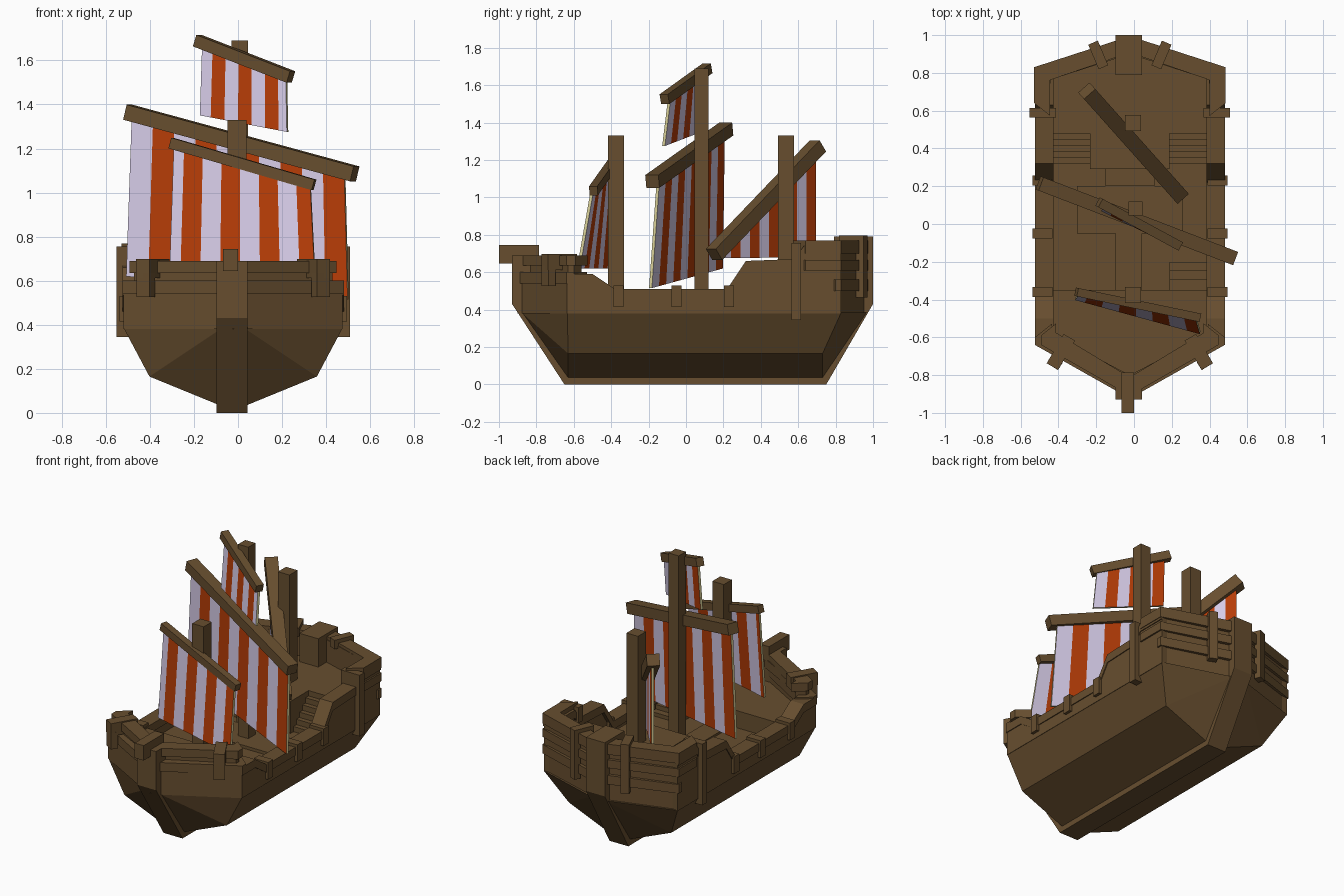
import bpy, bmesh, math
from mathutils import Vector

if "Cube" in bpy.data.objects:
    bpy.data.objects.remove(bpy.data.objects["Cube"])

CX = -0.022  # hull centre line


def material(name, col):
    m = bpy.data.materials.new(name)
    m.diffuse_color = (*col, 1)
    m.use_nodes = True
    m.node_tree.nodes["Principled BSDF"].inputs["Base Color"].default_value = m.diffuse_color
    return m


WOOD = material("brown wood", (0.135, 0.076, 0.028))
WHITE = material("pale lavender cloth", (0.66, 0.59, 0.79))
ORANGE = material("orange cloth", (0.46, 0.045, 0.002))
CREAM = material("cream sail edge", (0.66, 0.60, 0.30))


def finish(name, bm, mats=(WOOD,), recalc=True):
    if recalc:
        bmesh.ops.recalc_face_normals(bm, faces=bm.faces)
    me = bpy.data.meshes.new(name)
    bm.to_mesh(me)
    bm.free()
    for m in mats:
        me.materials.append(m)
    ob = bpy.data.objects.new(name, me)
    bpy.context.collection.objects.link(ob)
    return ob


def prism(name, pts, axis, lo, hi, sides=(1,)):
    """Extrude a 2D profile: axis 'x' takes (y, z) points, 'z' takes (x, y)."""
    bm = bmesh.new()
    for s in sides:
        ends = []
        for h in (lo, hi):
            co = [(h, a, b) if axis == 'x' else (a, b, h) for a, b in pts]
            ends.append([bm.verts.new((CX + s * x, y, z)) for x, y, z in co])
        bm.faces.new(ends[0])
        bm.faces.new(ends[1])
        n = len(pts)
        for i in range(n):
            j = (i + 1) % n
            bm.faces.new((ends[0][i], ends[0][j], ends[1][j], ends[1][i]))
    return finish(name, bm)


def box(name, x, y, z, sides=(1,)):
    return prism(name, [(x[0], y[0]), (x[1], y[0]), (x[1], y[1]), (x[0], y[1])], 'z', z[0], z[1], sides)


def band(name, path, t, z0, z1):
    """Wall following a half outline, mirrored."""
    inner = [(max(x - t, 0), y - math.copysign(t * 0.8, y)) for x, y in path]
    return prism(name, path + inner[::-1], 'z', z0, z1, (1, -1))


def beam(name, p, q, w, h, sides=(1,)):
    """Rectangular beam between two points (w sideways, h in height)."""
    bm = bmesh.new()
    for s in sides:
        a, b = Vector(p), Vector(q)
        if len(sides) > 1:
            a.x, b.x = CX + s * a.x, CX + s * b.x
        d = (b - a).normalized()
        side = d.cross(Vector((0, 0, 1))).normalized() * w / 2
        up = side.cross(d).normalized() * h / 2
        r = [[bm.verts.new(c + side * i + up * j) for i, j in ((1, 1), (1, -1), (-1, -1), (-1, 1))] for c in (a, b)]
        bm.faces.new(r[0])
        bm.faces.new(r[1])
        for i in range(4):
            j = (i + 1) % 4
            bm.faces.new((r[0][i], r[0][j], r[1][j], r[1][i]))
    return finish(name, bm)


def sail(name, tl, tr, bl, br, lead, total, back_total):
    """Thin sheet, each side striped from its own left edge, with cream edges."""
    tl, tr, bl, br = map(Vector, (tl, tr, bl, br))
    off = (tr - tl).cross(bl - tl).normalized() * 0.008
    if off.y < 0:
        off = -off
    bm = bmesh.new()
    for a, b, c, d, o, first, tot in ((tl, tr, bl, br, -off, lead, total), (tr, tl, br, bl, off, 1, back_total)):
        cuts = [0]
        while first < tot - 0.01:
            cuts.append(first / tot)
            first += 1
        cuts.append(1)
        cols = [(bm.verts.new(a.lerp(b, u) + o), bm.verts.new(c.lerp(d, u) + o)) for u in cuts]
        for i, (p, q) in enumerate(zip(cols, cols[1:])):
            bm.faces.new((p[0], p[1], q[1], q[0])).material_index = i % 2
    rim = [tl, bl, br, tr]
    for p, q in zip(rim, rim[1:] + rim[:1]):
        f = bm.faces.new([bm.verts.new(v) for v in (p - off, p + off, q + off, q - off)])
        f.material_index = 2
    finish(name, bm, (WHITE, ORANGE, CREAM), recalc=False)


# Lower hull
bm = bmesh.new()
for s in (1, -1):
    for p in ((.05, -.63, .03), (.05, .73, .03), (.38, -.63, .165), (.38, .73, .165),
              (.497, -.635, .385), (.497, .83, .385), (.05, -.88, .385), (.05, .97, .385)):
        bm.verts.new((CX + s * p[0], p[1], p[2]))
bmesh.ops.convex_hull(bm, input=bm.verts)
finish("lower_hull", bm)

# Keel with stem and stern post
prism("keel", [(-.65, 0), (.75, 0), (1, .43), (1, .79), (.79, .79), (.79, .4),
               (-.8, .4), (-.8, .69), (-.93, .69), (-.93, .43)], 'x', -.075, .065)

# Side bulwarks and their raised rail planks
top = [(-.635, .59), (-.5, .59), (-.38, .51), (.22, .51), (.32, .66), (.58, .67), (.63, .74), (.83, .74)]
prism("side_bulwark", [(-.635, .38)] + top + [(.83, .38)], 'x', .43, .497, (1, -1))
prism("side_rail", top + [(y, z - .055) for y, z in top[::-1]], 'x', .405, .503, (1, -1))

# Bow walls and rails
bow = [(.497, -.635), (.06, -.88), (0, -.9)]
band("bow_wall", bow, .07, .38, .60)
band("bow_rail", [(.503, -.60), (.503, -.64), (.06, -.89), (0, -.9)], .09, .54, .60)
band("bow_upper_wall", [(.45, -.6), (.45, -.63), (.05, -.84), (0, -.85)], .05, .59, .65)
band("bow_top_rail", [(.47, -.59), (.47, -.64), (.06, -.875), (0, -.88)], .08, .635, .69)

# Stern walls and rails
band("stern_wall", [(.49, .8), (.49, .82), (.05, .955), (0, .96)], .07, .38, .75)
for i, (z0, z1) in enumerate(((.50, .56), (.61, .665), (.70, .77))):
    band(f"stern_plank_{i}", [(.507, .64 if i else .8), (.507, .83), (.06, .975), (0, .98)], .085, z0, z1)

# Decks
prism("fore_deck", [(-.43, -.35), (.43, -.35), (.43, -.6), (.05, -.83), (-.05, -.83), (-.43, -.6)], 'z', .38, .50)
prism("aft_deck", [(-.43, .48), (.43, .48), (.43, .78), (.05, .92), (-.05, .92), (-.43, .78)], 'z', .38, .60)
box("cabin", (-.21, .21), (.29, .48), (.38, .60))
box("cabin_step", (-.13, .13), (.20, .29), (.38, .47))
box("hatch", (-.28, .28), (-.05, .20), (.38, .405))

# Stairs to the decks
for i in range(5):
    box(f"aft_step_{i}", (.21, .42), (.32 + .032 * i, .48), (.38, .42 + .036 * i), (1, -1))
for i in range(3):
    box(f"fore_step_{i}", (.21, .42), (-.35, -.2 - .045 * i), (.38, .41 + .03 * i))

# Rib brackets over the rails
for i, y in enumerate((.23, -.05, -.36)):
    box(f"rail_bracket_{i}", (.41, .516), (y - .027, y + .027), (.415, .53), (1, -1))
box("aft_bracket", (.45, .53), (.565, .615), (.345, .70), (1, -1))
box("aft_bracket_top", (.39, .53), (.565, .615), (.65, .755), (1, -1))

# Bow catheads with hanging tips, and stern hooks
beam("cathead", (.32, -.60, .655), (.41, -.755, .655), .07, .085, (1, -1))
beam("cathead_tip", (.385, -.715, .58), (.41, -.755, .58), .07, .11, (1, -1))
beam("stern_hook", (.14, .83, .765), (.195, .96, .765), .055, .06, (1, -1))
beam("stern_hook_leg", (.178, .92, .62), (.195, .96, .62), .055, .31, (1, -1))

# Bowsprit
box("bowsprit", (-.045, .022), (-1, -.785), (.645, .745))

# Masts
for name, x, y, h, w in (("fore_mast", -.005, -.375, 1.33, .085),
                         ("main_mast", .008, .082, 1.69, .075),
                         ("mizzen_mast", -.005, .535, 1.33, .085)):
    beam(name, (x, y - w / 2, (h + .38) / 2), (x, y + w / 2, (h + .38) / 2), w, h - .38)

# Yards
beam("fore_yard", (-.305, -.36, 1.225), (.345, -.495, 1.035), .045, .05)
beam("main_yard", (-.50, .215, 1.365), (.53, -.18, 1.085), .075, .07)
beam("top_yard", (-.185, .115, 1.69), (.24, -.115, 1.525), .05, .055)
beam("mizzen_yard", (-.25, .705, 1.275), (.245, .15, .695), .08, .075)

# Striped sails
sail("fore_sail", (-.29, -.365, 1.21), (.33, -.505, 1.02), (-.31, -.395, .62), (.35, -.575, .62), .55, 7.3, 7.3)
sail("main_sail", (-.48, .20, 1.34), (.485, -.15, 1.08), (-.505, .19, .62), (.50, -.19, .515), 1, 10, 10)
sail("top_sail", (-.16, .095, 1.66), (.22, -.09, 1.52), (-.17, .075, 1.35), (.225, -.12, 1.275), .8, 6.4, 6)
sail("mizzen_sail", (-.235, .69, 1.24), (.215, .185, .72), (-.235, .69, .68), (.215, .185, .675), 1, 10, 10)
